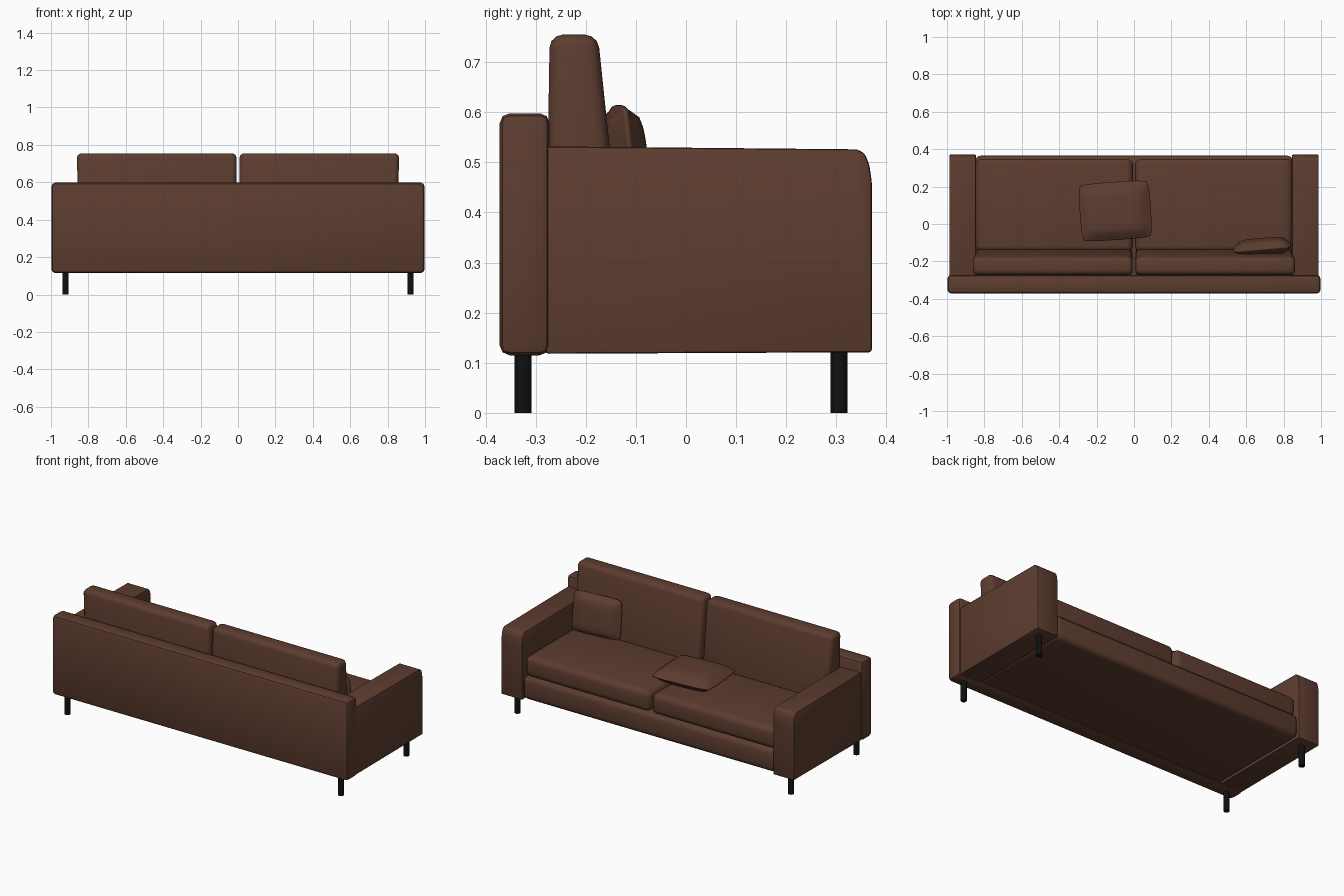
import bpy, bmesh, math
from mathutils import Matrix, Vector

if "Cube" in bpy.data.objects:
    bpy.data.objects.remove(bpy.data.objects["Cube"])


def material(name, rgb):
    m = bpy.data.materials.new(name)
    m.diffuse_color = (*rgb, 1)
    m.use_nodes = True
    m.node_tree.nodes["Principled BSDF"].inputs["Base Color"].default_value = m.diffuse_color
    return m


BROWN = material("brown leather", (0.11, 0.046, 0.029))
BLACK = material("black metal", (0.005, 0.005, 0.005))


def finish(name, bm, mat, angle=40):
    bmesh.ops.recalc_face_normals(bm, faces=bm.faces)
    me = bpy.data.meshes.new(name)
    bm.to_mesh(me)
    bm.free()
    ob = bpy.data.objects.new(name, me)
    bpy.context.collection.objects.link(ob)
    me.materials.append(mat)
    bpy.ops.object.select_all(action='DESELECT')
    ob.select_set(True)
    bpy.context.view_layer.objects.active = ob
    bpy.ops.object.shade_smooth_by_angle(angle=math.radians(angle))
    return ob


def prism(name, profile, x0, x1, bevel, segs=2):
    """Extrude a (y, z) profile along x and round its edges."""
    bm = bmesh.new()
    face = bm.faces.new([bm.verts.new((x0, y, z)) for y, z in profile])
    ext = bmesh.ops.extrude_face_region(bm, geom=[face])
    verts = [v for v in ext["geom"] if isinstance(v, bmesh.types.BMVert)]
    bmesh.ops.translate(bm, verts=verts, vec=(x1 - x0, 0, 0))
    bmesh.ops.bevel(bm, geom=bm.edges[:], offset=bevel, segments=segs,
                    profile=0.5, affect='EDGES', clamp_overlap=True)
    return finish(name, bm, BROWN)


def rect(y0, y1, z0, z1):
    return [(y0, z0), (y1, z0), (y1, z1), (y0, z1)]


def pillow(name, w, d, h, matrix, n=12):
    """Soft pillow: a flattened, puffed cube with rounded outline."""
    bm = bmesh.new()
    bmesh.ops.create_cube(bm, size=2)
    bmesh.ops.subdivide_edges(bm, edges=bm.edges[:], cuts=n - 1, use_grid_fill=True)
    for v in bm.verts:
        a, b, c = v.co
        puff = 0.22 + 0.78 * math.sqrt(max(0, (1 - a ** 4) * (1 - b ** 4)))
        side = 1 - 0.06 * c * c                    # seam stands out at the rim
        corner = 1 - 0.06 * (a * b) ** 4
        v.co = Vector((a * w / 2 * corner * side, b * d / 2 * corner * side, c * h / 2 * puff))
    bm.transform(matrix)
    return finish(name, bm, BROWN, 60)


# Frame: back panel and base
prism("back_panel", rect(-0.372, -0.272, 0.115, 0.598), -0.997, 0.997, 0.02)
prism("base", rect(-0.30, 0.365, 0.124, 0.265), -0.85, 0.85, 0.03, 3)

# Arm with rounded top front corner
arm = [(-0.28, 0.118), (0.371, 0.121), (0.371, 0.46), (0.366, 0.495),
       (0.357, 0.517), (0.343, 0.526), (-0.28, 0.532)]

# Back cushion leans slightly and thickens toward the seat
back = [(-0.28, 0.27), (-0.125, 0.27), (-0.176, 0.755), (-0.272, 0.755)]

for s, side in ((-1, "left"), (1, "right")):
    prism(side + "_arm", arm, s * 0.845, s * 0.987, 0.006, 2)
    prism(side + "_seat_cushion", rect(-0.15, 0.348, 0.255, 0.382), s * 0.006, s * 0.846, 0.034, 4)
    cushion = prism(side + "_back_cushion", back, s * 0.008, s * 0.862, 0.026, 3)
    # narrow the cushion's lower part so that it fits between the arms
    for v in cushion.data.vertices:
        t = max(0, (0.72 - v.co.z) / 0.2)
        if abs(v.co.x) > 0.5:
            v.co.x -= s * 0.017 * min(1, t)
    # Round legs
    for y, end in ((-0.325, "back"), (0.305, "front")):
        bm = bmesh.new()
        bmesh.ops.create_cone(bm, cap_ends=True, segments=20, radius1=0.017, radius2=0.017,
                              depth=0.13, matrix=Matrix.Translation((s * 0.922, y, 0.065)))
        finish(f"{side}_{end}_leg", bm, BLACK)

# Loose pillows: one lying on the seat, one leaning in the corner
pillow("flat_pillow", 0.38, 0.31, 0.09,
       Matrix.Translation((-0.10, 0.07, 0.422)) @ Matrix.Rotation(math.radians(4), 4, 'Z'))
pillow("leaning_pillow", 0.31, 0.25, 0.085,
       Matrix.Translation((0.685, -0.122, 0.49)) @ Matrix.Rotation(math.radians(5), 4, 'Z')
       @ Matrix.Rotation(math.radians(96), 4, 'X'))
